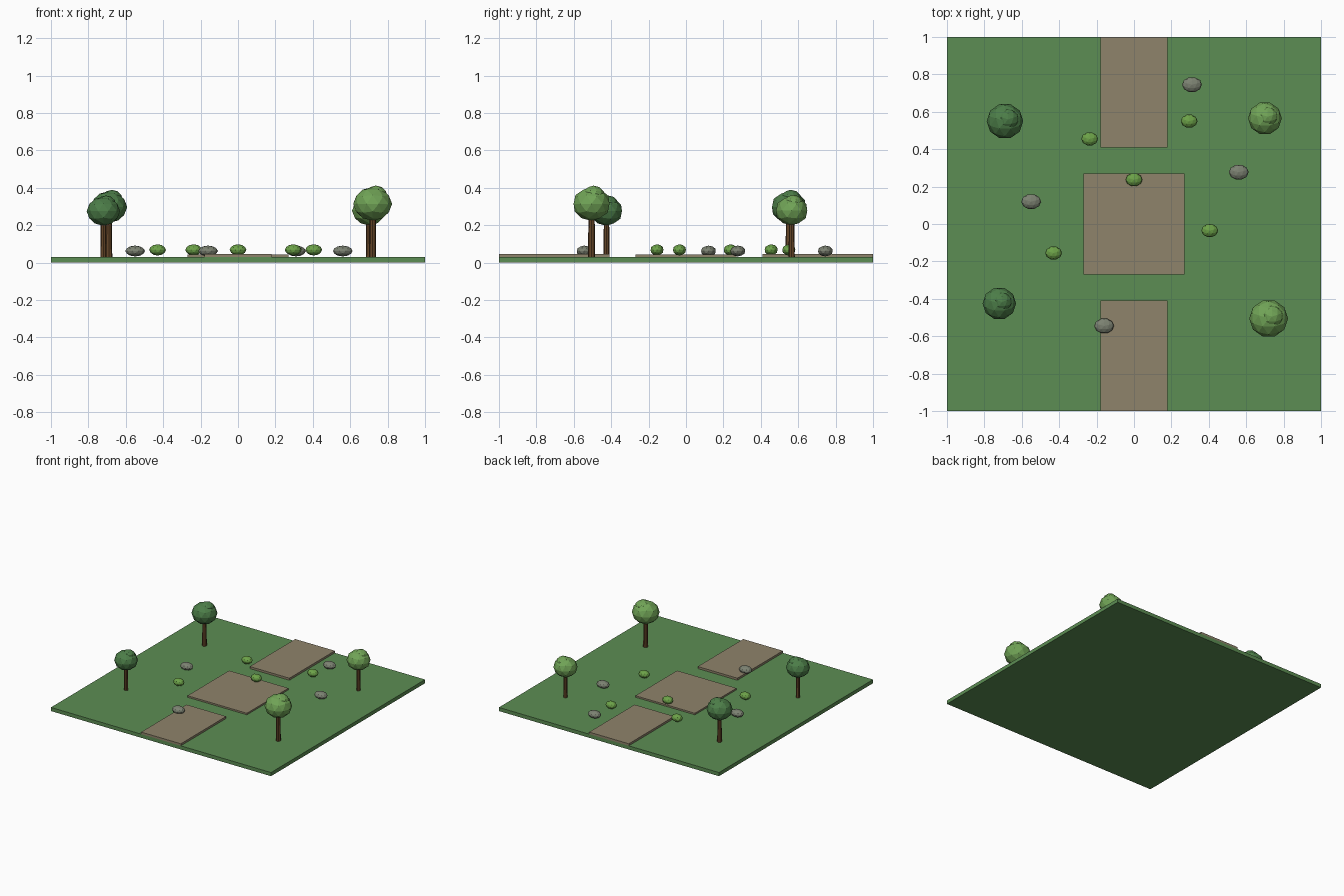
import bpy
import math
from mathutils import Matrix

if "Cube" in bpy.data.objects:
    bpy.data.objects.remove(bpy.data.objects["Cube"], do_unlink=True)


def to_linear(c):
    return c / 12.92 if c <= 0.04045 else ((c + 0.055) / 1.055) ** 2.4


def material(name, r, g, b):
    m = bpy.data.materials.new(name)
    m.use_nodes = True
    col = tuple(to_linear(v / 255) for v in (r, g, b)) + (1.0,)
    m.diffuse_color = col
    m.node_tree.nodes["Principled BSDF"].inputs["Base Color"].default_value = col
    return m


GRASS = material("grass green", 92, 141, 83)
PATH = material("path tan", 143, 131, 107)
BARK = material("bark brown", 101, 70, 40)
DARK_LEAF = material("dark leaf green", 76, 125, 72)
LIGHT_LEAF = material("light leaf green", 112, 163, 86)
BUSH = material("bush green", 108, 162, 72)
STONE = material("stone grey", 124, 130, 114)


def finish(name, mat):
    ob = bpy.context.object
    ob.name = name
    ob.data.materials.append(mat)
    return ob


def slab(name, x, y, width, depth, z0, z1, mat):
    bpy.ops.mesh.primitive_cube_add(size=1, location=(x, y, (z0 + z1) / 2))
    ob = finish(name, mat)
    ob.scale = (width, depth, z1 - z0)


def blob(name, loc, radii, mat):
    # faceted ball, turned so a corner of its outline points along x
    bpy.ops.mesh.primitive_ico_sphere_add(subdivisions=2, radius=1, location=loc)
    ob = finish(name, mat)
    ob.data.transform(Matrix.Rotation(math.pi / 2, 4, "Z"))
    ob.scale = radii


TOP = 0.03

# Ground and paved areas
slab("ground", 0, 0, 2, 2, 0, TOP, GRASS)
slab("centre_plaza", 0, 0, 0.54, 0.54, TOP, 0.043, PATH)
for name, side in (("front_path", -1), ("back_path", 1)):
    slab(name, 0, side * 0.705, 0.36, 0.59, TOP, 0.047, PATH)


# Trees: trunk, round canopy and a smaller crown on top
def tree(name, x, y, s, leaf):
    height = 0.28 * s + 0.004
    bpy.ops.mesh.primitive_cone_add(vertices=8, radius1=0.019 * s, radius2=0.016 * s,
                                    depth=height, location=(x, y, TOP + height / 2))
    finish(name + "_trunk", BARK)
    z = TOP + height
    blob(name + "_canopy", (x, y, z), (0.104 * s, 0.101 * s, 0.09 * s), leaf)
    blob(name + "_crown", (x + 0.017 * s, y + 0.01 * s, z + 0.042 * s),
         (0.063 * s, 0.062 * s, 0.056 * s), leaf)


tree("back_right_tree", -0.69, 0.55, 0.94, DARK_LEAF)
tree("front_right_tree", -0.72, -0.425, 0.86, DARK_LEAF)
tree("back_left_tree", 0.70, 0.565, 0.87, LIGHT_LEAF)
tree("front_left_tree", 0.72, -0.505, 1.0, LIGHT_LEAF)

# Rocks
for i, (x, y) in enumerate([(0.31, 0.745), (0.56, 0.277), (-0.55, 0.12), (-0.16, -0.545)]):
    blob(f"rock_{i + 1}", (x, y, 0.062), (0.053, 0.041, 0.029), STONE)

# Bushes
for i, (x, y) in enumerate([(-0.237, 0.455), (0.295, 0.55), (0, 0.237),
                            (0.405, -0.035), (-0.43, -0.155)]):
    blob(f"bush_{i + 1}", (x, y, 0.068), (0.045, 0.036, 0.03), BUSH)
